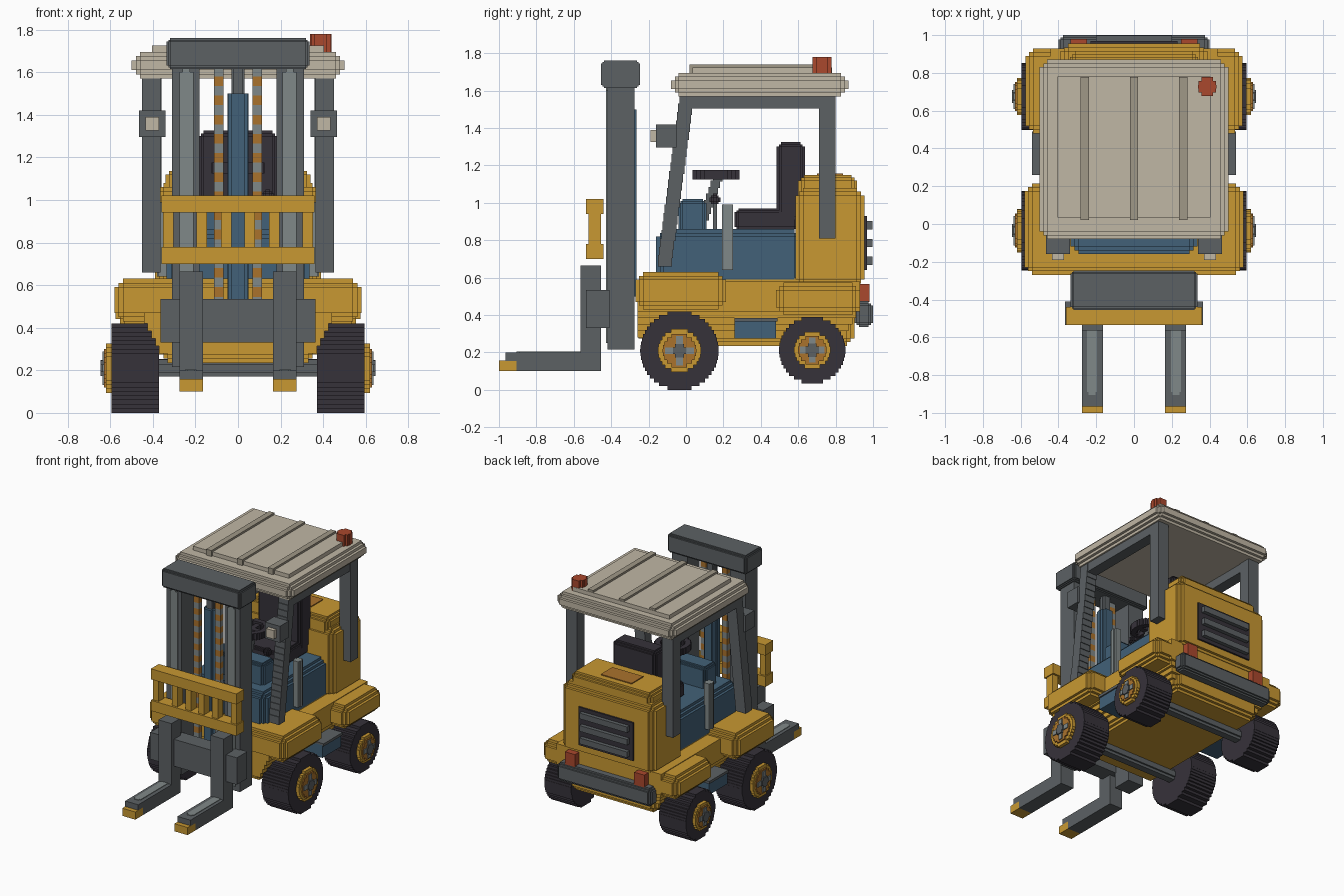
import bpy, bmesh, math
from mathutils import Matrix, Vector

if "Cube" in bpy.data.objects:
    bpy.data.objects.remove(bpy.data.objects["Cube"], do_unlink=True)


def srgb(value):
    c = value / 255
    return c / 12.92 if c <= 0.04045 else ((c + 0.055) / 1.055) ** 2.4


def material(name, *rgb):
    mat = bpy.data.materials.new(name)
    colour = [srgb(v) for v in rgb] + [1]
    mat.use_nodes = True
    mat.diffuse_color = colour
    mat.node_tree.nodes["Principled BSDF"].inputs["Base Color"].default_value = colour
    return mat


yellow = material("yellow paint", 200, 152, 50)
amber = material("amber", 170, 114, 44)
dark = material("dark rubber", 54, 50, 58)
steel = material("dark steel", 92, 97, 100)
silver = material("light steel", 128, 136, 136)
blue = material("blue paint", 66, 97, 120)
beige = material("beige", 192, 183, 165)
taupe = material("taupe", 160, 152, 135)
red = material("signal red", 170, 72, 45)


def part(name, mat, boxes, mirror=False):
    """One object made of axis-aligned blocks (x0, x1, y0, y1, z0, z1)."""
    bm = bmesh.new()
    if mirror:
        boxes = boxes + [(-b[1], -b[0], *b[2:]) for b in boxes]
    for x0, x1, y0, y1, z0, z1 in boxes:
        centre = Vector((x0 + x1, y0 + y1, z0 + z1)) / 2
        size = Matrix.Diagonal((x1 - x0, y1 - y0, z1 - z0, 1))
        bmesh.ops.create_cube(bm, size=1, matrix=Matrix.Translation(centre) @ size)
    mesh = bpy.data.meshes.new(name)
    bm.to_mesh(mesh)
    bm.free()
    mesh.materials.append(mat)
    obj = bpy.data.objects.new(name, mesh)
    bpy.context.collection.objects.link(obj)
    return obj


def stepped(x0, x1, y0, y1, z0, z1, s=0.02):
    """Block whose edges are rounded off in two little steps."""
    insets = [(0, 2, 2), (2, 0, 2), (2, 2, 0), (1, 1, 2), (1, 2, 1), (2, 1, 1)]
    return [(x0 + i * s, x1 - i * s, y0 + j * s, y1 - j * s, z0 + k * s, z1 - k * s)
            for i, j, k in insets]


def disc(axis, a0, a1, u, v, r, inner=0, step=0.02):
    """Stepped disc or ring; axis x uses u=y, v=z and axis z uses u=x, v=y."""
    out = []
    n = max(2, round(2 * r / step))
    for i in range(n):
        lo, hi = -r + 2 * r * i / n, -r + 2 * r * (i + 1) / n
        mid = (lo + hi) / 2
        w = math.sqrt(r * r - mid * mid)
        spans = [(-w, w)]
        if abs(mid) < inner:
            h = math.sqrt(inner * inner - mid * mid)
            spans = [(-w, -h), (h, w)]
        for p, q in spans:
            flat = (u + p, u + q, v + lo, v + hi)
            out.append((a0, a1, *flat) if axis == "x" else (*flat, a0, a1))
    return out


# Wheels and axles
for label, y, z, r in (("front", -0.035, 0.21, 0.21), ("rear", 0.675, 0.213, 0.178)):
    rim = 0.55 * r
    part(label + "_tyres", dark, disc("x", 0.37, 0.595, y, z, r), True)
    part(label + "_rims", yellow, disc("x", 0.58, 0.62, y, z, rim), True)
    part(label + "_rim_cores", amber, disc("x", 0.6, 0.63, y, z, rim * 0.78), True)
    a, b = rim * 0.68, 0.018
    part(label + "_spokes", silver, [(0.6, 0.637, y - a, y + a, z - b, z + b),
                                     (0.6, 0.637, y - b, y + b, z - a, z + a)], True)
    part(label + "_hubs", steel, disc("x", 0.6, 0.645, y, z, 0.036), True)
    part(label + "_axle", steel, disc("x", -0.4, 0.4, y, z, 0.04))

# Chassis, widening upward in steps
chassis = stepped(-0.37, 0.37, -0.255, 0.9, 0.235, 0.6)
for k in range(5):
    w, e = 0.37 + 0.018 * k, 0.85 + 0.02 * k
    chassis.append((-w, w, -0.26, e, 0.28 + 0.035 * k, 0.58))
part("chassis", yellow, chassis)
part("front_fenders", yellow, stepped(-0.58, 0.58, -0.27, 0.215, 0.43, 0.63))
part("rear_fenders", yellow, stepped(-0.575, 0.575, 0.48, 0.93, 0.4, 0.575))
part("side_steps", blue, [(0.35, 0.53, 0.26, 0.48, 0.275, 0.37)], True)
part("step_treads", steel, [(0.35, 0.54, 0.26, 0.49, 0.365, 0.385)], True)

# Cab floor and dashboard
part("cab_floor", blue, stepped(-0.335, 0.335, -0.16, 0.62, 0.55, 0.86))
part("dashboard", blue, stepped(-0.24, 0.24, -0.04, 0.11, 0.8, 1.02, 0.01))
part("grab_rails", silver, disc("z", 0.64, 0.99, 0.35, 0.222, 0.03), True)

# Rear hood with grille
part("hood", yellow, stepped(-0.39, 0.39, 0.585, 0.955, 0.55, 1.08)
     + stepped(-0.34, 0.34, 0.6, 0.915, 0.6, 1.15, 0.015))
part("hood_hatch", amber, [(-0.13, 0.13, 0.7, 0.84, 1.14, 1.157)])
part("grille_panel", dark, [(-0.23, 0.23, 0.94, 0.968, 0.64, 0.93)])
part("grille_slats", steel, [(-0.2, 0.2, 0.95, 0.997, z - 0.022, z + 0.022)
                             for z in (0.69, 0.785, 0.88)])
part("rear_bumper", steel, stepped(-0.4, 0.4, 0.9, 1.0, 0.335, 0.475, 0.012))
part("tail_lights", red, [(0.25, 0.335, 0.9, 0.98, 0.47, 0.565)], True)

# Seat and controls
part("seat_cushion", dark, stepped(-0.18, 0.18, 0.26, 0.6, 0.85, 0.97, 0.01))
part("seat_back", dark, stepped(-0.185, 0.185, 0.485, 0.635, 0.9, 1.325, 0.012))
part("steering_wheel", dark, disc("z", 1.125, 1.175, 0, 0.16, 0.125, 0.085)
     + [(-0.1, 0.1, 0.14, 0.18, 1.13, 1.16), (-0.02, 0.02, 0.06, 0.26, 1.13, 1.16)])
part("steering_column", steel, [(-0.025, 0.025, 0.06 + 0.012 * k, 0.11 + 0.012 * k,
                                 0.87 + 0.035 * k, 0.91 + 0.035 * k) for k in range(8)])
part("lever", steel, [(0.13, 0.15, 0.145, 0.165, 0.84, 1.0)])
part("lever_knob", dark, stepped(0.11, 0.17, 0.125, 0.185, 0.985, 1.05, 0.01))

# Overhead guard: sloped front posts, rear posts, side rails
posts = []
for k in range(20):
    y, z = -0.15 + 0.006 * k, 0.66 + 0.045 * k
    posts.append((0.365, 0.45, y, y + 0.075, z, z + 0.06))
part("front_posts", steel, posts, True)
part("rear_posts", steel, [(0.36, 0.45, 0.71, 0.8, 0.81, 1.58)], True)
part("side_rails", steel, [(0.365, 0.448, -0.035, 0.797, 1.505, 1.58)], True)
part("lamp_housings", steel, [(0.34, 0.465, -0.16, -0.05, 1.295, 1.42)], True)
part("lamp_lenses", beige, [(0.37, 0.435, -0.19, -0.15, 1.325, 1.39)], True)

# Roof
part("roof", beige, stepped(-0.5, 0.5, -0.08, 0.87, 1.57, 1.695))
part("roof_panel", beige, [(-0.405, 0.405, 0.035, 0.78, 1.68, 1.725)])
part("roof_ribs", taupe, [(x - 0.022, x + 0.022, 0.02, 0.777, 1.68, 1.74)
                          for x in (-0.26, 0, 0.26)])
part("beacon", red, disc("z", 1.68, 1.78, 0.388, 0.727, 0.05))

# Mast
part("mast_columns", steel, [(0.18, 0.31, -0.42, -0.275, 0.215, 1.65)], True)
part("mast_guides", silver, [(0.21, 0.275, -0.428, -0.4, 0.25, 1.6),
                             (0.225, 0.26, -0.428, -0.4, 0.25, 1.62)], True)
part("mast_crossbar", steel, stepped(-0.335, 0.335, -0.455, -0.245, 1.615, 1.76, 0.008))
part("lift_cylinder", blue, disc("z", 0.5, 1.5, 0, -0.315, 0.05))
part("lift_rod", steel, disc("z", 1.45, 1.64, 0, -0.315, 0.03))
links = [(0.067, 0.113, -0.375, -0.335, 0.5 + 0.045 * k, 0.545 + 0.045 * k)
         for k in range(25)]
part("chain_links_light", silver, links[::2], True)
part("chain_links_amber", amber, links[1::2], True)

# Carriage, load guard and forks
part("carriage", steel, [(-0.365, 0.365, -0.535, -0.41, 0.33, 0.535)])
part("load_guard_bars", yellow, [(-0.36, 0.36, -0.535, -0.44, z, z + 0.08)
                                 for z in (0.7, 0.94)])
part("load_guard_slats", yellow, [(x - 0.024, x + 0.024, -0.52, -0.455, 0.75, 0.96)
                                  for x in (0.055, 0.17, 0.328)], True)
part("fork_uprights", steel, [(0.165, 0.275, -0.565, -0.455, 0.1, 0.665)], True)
part("fork_blades", steel, [(0.165, 0.275, -0.965, -0.46, 0.155, 0.2),
                            (0.165, 0.275, -0.905, -0.46, 0.1, 0.2)], True)
part("fork_wear_plates", silver, [(0.195, 0.25, -0.89, -0.565, 0.195, 0.204),
                                  (0.205, 0.24, -0.905, -0.565, 0.195, 0.204)], True)
part("fork_tips", yellow, [(0.165, 0.275, -1.0, -0.905, 0.1, 0.158)], True)
